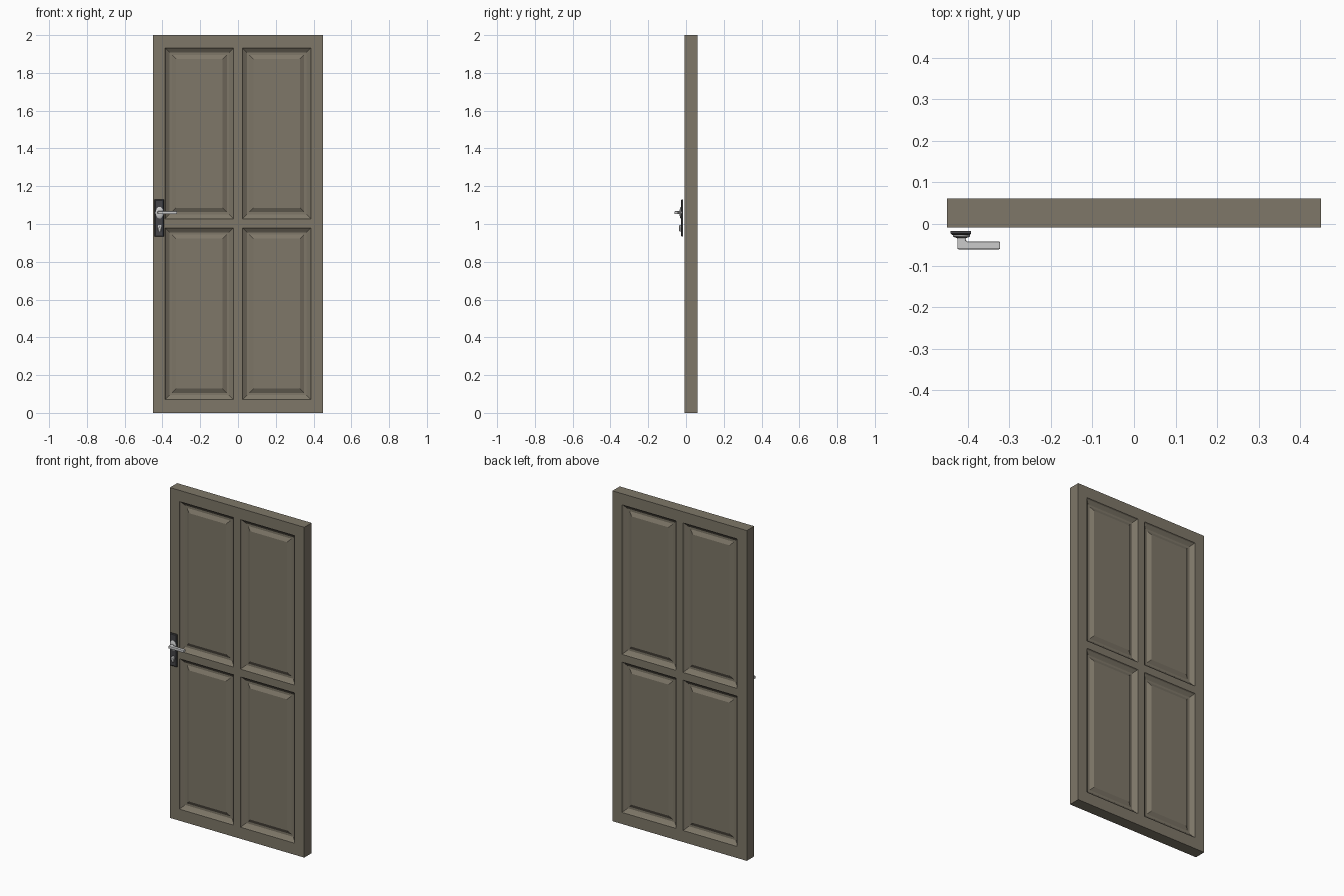
import bpy, bmesh, math
from mathutils import Matrix, Vector

if "Cube" in bpy.data.objects:
    bpy.data.objects.remove(bpy.data.objects["Cube"])

def mat(name, col):
    m = bpy.data.materials.new(name)
    m.diffuse_color = (*col, 1)
    m.use_nodes = True
    m.node_tree.nodes["Principled BSDF"].inputs["Base Color"].default_value = m.diffuse_color
    return m

WOOD = mat("door_wood", (0.21, 0.185, 0.14))
DARK = mat("dark_metal", (0.06, 0.06, 0.065))
STEEL = mat("steel", (0.55, 0.55, 0.55))
FRONT, BACK = -0.009, 0.061

def finish(bm, name, material, smooth=False):
    bmesh.ops.recalc_face_normals(bm, faces=bm.faces)
    me = bpy.data.meshes.new(name)
    bm.to_mesh(me)
    bm.free()
    ob = bpy.data.objects.new(name, me)
    bpy.context.collection.objects.link(ob)
    me.materials.append(material)
    if smooth:
        bpy.ops.object.select_all(action='DESELECT')
        bpy.context.view_layer.objects.active = ob
        ob.select_set(True)
        bpy.ops.object.shade_smooth_by_angle(angle=math.radians(35))
    return ob

def loft(bm, rings, cap_start=True, cap_end=True):
    """Join equal-length closed rings of points with quads."""
    vs = [[bm.verts.new(p) for p in r] for r in rings]
    for a, b in zip(vs, vs[1:]):
        n = len(a)
        for i in range(n):
            j = (i + 1) % n
            bm.faces.new((a[i], a[j], b[j], b[i]))
    if cap_start:
        bm.faces.new(vs[0])
    if cap_end:
        bm.faces.new(vs[-1])

def rect(x0, x1, z0, z1, y, inset=0):
    x0, x1, z0, z1 = x0 + inset, x1 - inset, z0 + inset, z1 - inset
    return [(x0, y, z0), (x1, y, z0), (x1, y, z1), (x0, y, z1)]

# door leaf: stiles and rails with four raised panels on both faces
XS = [-0.45, -0.386, -0.023, 0.023, 0.386, 0.45]
ZS = [0, 0.07, 0.98, 1.027, 1.932, 2]
# (inset, depth) steps of the moulding: sloped edge, flat groove, raised field
STEPS = [(0, 0), (0.004, 0.007), (0.018, 0.017), (0.024, 0.021), (0.036, 0.021), (0.058, 0.009)]
bm = bmesh.new()
for face, inward in ((FRONT, 1), (BACK, -1)):
    for i in range(5):
        for k in range(5):
            cell = (XS[i], XS[i + 1], ZS[k], ZS[k + 1])
            if i in (1, 3) and k in (1, 3):
                loft(bm, [rect(*cell, face + inward * d, s) for s, d in STEPS], cap_start=False)
            else:
                bm.faces.new([bm.verts.new(p) for p in rect(*cell, face)])
bmesh.ops.remove_doubles(bm, verts=bm.verts, dist=1e-5)
rim = [e for e in bm.edges if e.is_boundary]
bmesh.ops.bridge_loops(bm, edges=rim)
finish(bm, "door_leaf", WOOD)

# back plate of the handle, with chamfered front edge
plate = (-0.441, -0.392, 0.933, 1.129)
bm = bmesh.new()
loft(bm, [rect(*plate, -0.017), rect(*plate, -0.023), rect(*plate, -0.0265, 0.004)])
finish(bm, "handle_plate", DARK)

def oval(cx, cz, rx, rz, y, n=24):
    return [(cx + rx * math.cos(t), y, cz + rz * math.sin(t))
            for t in (2 * math.pi * i / n for i in range(n))]

# oval rosette and the neck rising from it
HX, HZ = -0.415, 1.06
bm = bmesh.new()
loft(bm, [oval(HX, HZ, rx, rz, y) for rx, rz, y in
          ((0.021, 0.031, -0.025), (0.021, 0.031, -0.029), (0.017, 0.026, -0.032), (0.010, 0.010, -0.034))])
finish(bm, "handle_rosette", STEEL, True)

# lever: L-shaped profile in plan, extruded in height and rounded
L = [(-0.425, -0.026), (-0.425, -0.061), (-0.322, -0.061), (-0.322, -0.042),
     (-0.401, -0.042), (-0.404, -0.040), (-0.405, -0.036), (-0.405, -0.026)]
bm = bmesh.new()
loft(bm, [[(x, y, z) for x, y in L] for z in (HZ - 0.008, HZ + 0.008)])
lever = finish(bm, "handle_lever", STEEL)
bev = lever.modifiers.new("rounding", 'BEVEL')
bev.width, bev.segments, bev.limit_method = 0.003, 2, 'ANGLE'
bev.angle_limit = math.radians(60)

# keyhole: drop-shaped escutcheon with a lock barrel and slot
KZ = 0.978
def drop(s, y):
    arc = [(0.011 * math.cos(t), 0.011 * math.sin(t) + 0.007)
           for t in (math.radians(-20 + 220 * i / 12) for i in range(13))]
    return [(HX + s * x, y, KZ + s * z) for x, z in arc + [(-0.006, -0.018), (0.006, -0.018)]]

bm = bmesh.new()
loft(bm, [drop(1, -0.025), drop(1, -0.034), drop(0.8, -0.036)])
finish(bm, "lock_cylinder", STEEL, True)
bm = bmesh.new()
loft(bm, [rect(HX - 0.0015, HX + 0.0015, KZ, KZ + 0.013, y) for y in (-0.035, -0.0365)])
finish(bm, "key_slot", DARK)
